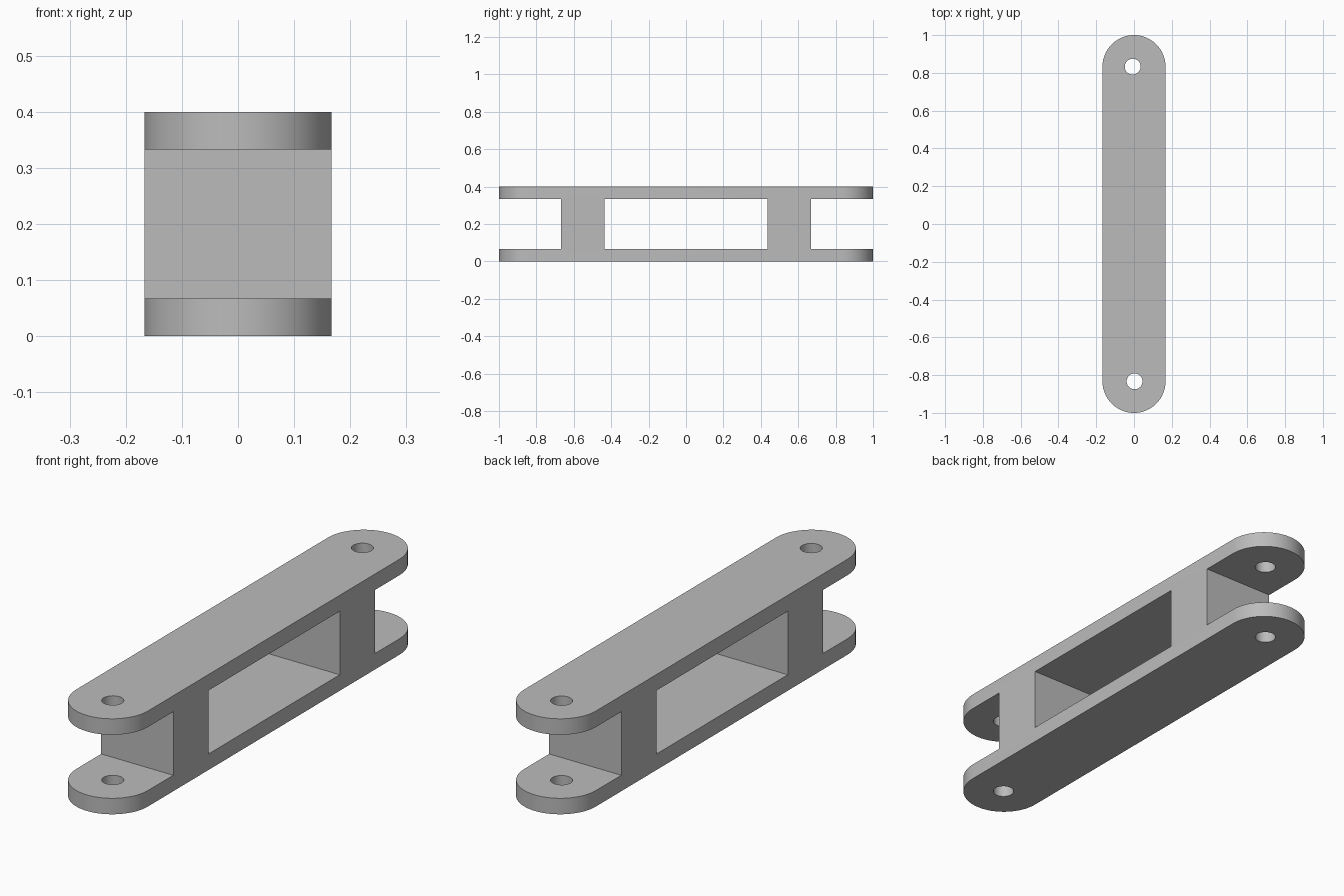
import bpy
import bmesh
from math import cos, sin, pi, radians

cube = bpy.data.objects.get("Cube")
if cube:
    bpy.data.objects.remove(cube, do_unlink=True)

RADIUS, HEIGHT = 0.167, 0.4      # rounded ends and overall height
PIN_Y = 1 - RADIUS               # centre of each rounded end
PLATE = 0.067                    # thickness of top and bottom plates
ARC_STEPS = 32

grey = bpy.data.materials.new("plain grey")
grey.use_nodes = True
colour = (0.5, 0.5, 0.5, 1)
grey.diffuse_color = colour
grey.node_tree.nodes["Principled BSDF"].inputs["Base Color"].default_value = colour


def prism(name, outline, z0, z1):
    """Extrude a flat outline upward from z0 to z1."""
    bm = bmesh.new()
    face = bm.faces.new([bm.verts.new((x, y, z0)) for x, y in outline])
    top = bmesh.ops.extrude_face_region(bm, geom=[face])["geom"]
    verts = [v for v in top if isinstance(v, bmesh.types.BMVert)]
    bmesh.ops.translate(bm, verts=verts, vec=(0, 0, z1 - z0))
    bmesh.ops.recalc_face_normals(bm, faces=bm.faces)
    mesh = bpy.data.meshes.new(name)
    bm.to_mesh(mesh)
    bm.free()
    mesh.materials.append(grey)
    obj = bpy.data.objects.new(name, mesh)
    bpy.context.collection.objects.link(obj)
    return obj


def arc(x, y, radius, start, sweep, steps):
    return [(x + radius * cos(start + sweep * i / steps),
             y + radius * sin(start + sweep * i / steps)) for i in range(steps + 1)]


def box_outline(y0, y1):
    return [(-0.3, y0), (0.3, y0), (0.3, y1), (-0.3, y1)]


# Link body with two rounded ends
body = prism("link_body",
             arc(0, PIN_Y, RADIUS, 0, pi, ARC_STEPS)
             + arc(0, -PIN_Y, RADIUS, pi, pi, ARC_STEPS), 0, HEIGHT)

# Central window and the two fork slots
cutters = [prism("window_cutter", box_outline(-0.435, 0.435), PLATE, HEIGHT - PLATE),
           prism("back_slot_cutter", box_outline(0.667, 1.2), PLATE, HEIGHT - PLATE),
           prism("front_slot_cutter", box_outline(-1.2, -0.667), PLATE, HEIGHT - PLATE)]

# Pin holes through both plates
for name, x, y in (("back_hole_cutter", -0.007, PIN_Y), ("front_hole_cutter", 0.003, -PIN_Y)):
    cutters.append(prism(name, arc(x, y, 0.042, 0, 2 * pi, ARC_STEPS)[:-1], -0.1, HEIGHT + 0.1))

# Cut the body, then discard the cutters
bpy.ops.object.select_all(action='DESELECT')
body.select_set(True)
bpy.context.view_layer.objects.active = body
for cutter in cutters:
    cutter.hide_render = True
    cut = body.modifiers.new(cutter.name, 'BOOLEAN')
    cut.operation, cut.solver, cut.object = 'DIFFERENCE', 'EXACT', cutter
    bpy.ops.object.modifier_apply(modifier=cut.name)
    bpy.data.objects.remove(cutter, do_unlink=True)

bpy.ops.object.shade_smooth_by_angle(angle=radians(30))
